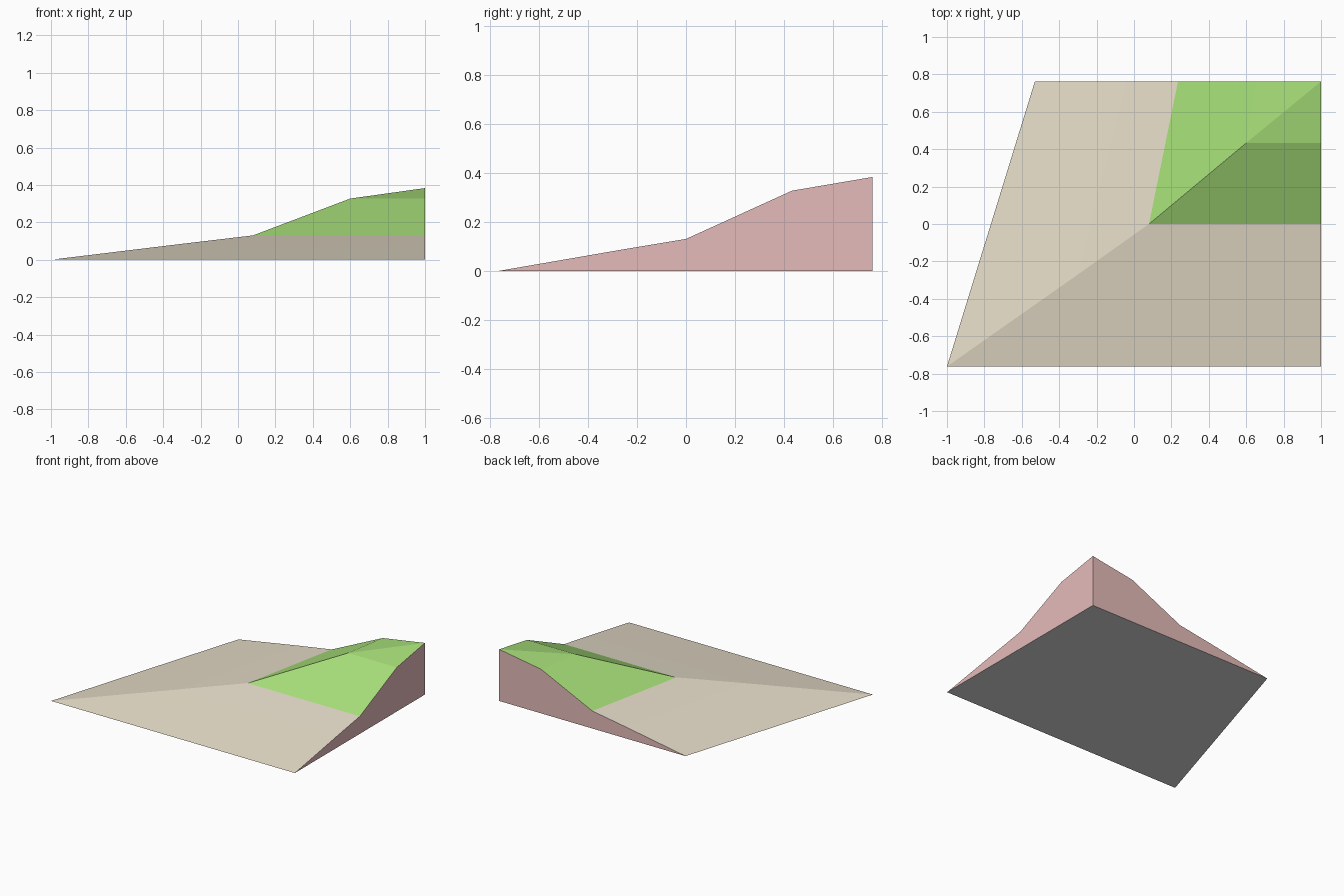
import bpy
import bmesh

cube = bpy.data.objects.get("Cube")
if cube:
    bpy.data.objects.remove(cube)


def material(name, color):
    mat = bpy.data.materials.new(name)
    mat.use_nodes = True
    mat.diffuse_color = (*color, 1)
    mat.node_tree.nodes["Principled BSDF"].inputs["Base Color"].default_value = (*color, 1)
    return mat


sand = material("sand", (0.79, 0.72, 0.58))
grass = material("grass green", (0.39, 0.74, 0.19))
clay = material("pink clay", (0.78, 0.50, 0.49))
stone = material("light grey stone", (0.71, 0.71, 0.71))

RIGHT, BACK = 1.0, 0.762


def contour(z, corner_x, corner_y, back_x):
    """Points of one level line: right edge, ridge corner, back edge."""
    return [(RIGHT, corner_y, z), (corner_x, corner_y, z), (back_x, BACK, z)]


# Level lines from the foot of the hill to its upper knee
foot = contour(0, -1, -0.762, -0.53)
bend = contour(0.085, -0.30, -0.27, -0.04)
grass_line = contour(0.13, 0.08, 0, 0.235)
knee = contour(0.327, 0.60, 0.433, 0.655)
peak = (RIGHT, BACK, 0.383)
base = (RIGHT, BACK, 0)


def part(name, polygons, mat):
    bm = bmesh.new()
    for polygon in polygons:
        bm.faces.new([bm.verts.new(p) for p in polygon])
    bmesh.ops.remove_doubles(bm, verts=bm.verts, dist=0.0001)
    mesh = bpy.data.meshes.new(name)
    bm.to_mesh(mesh)
    bm.free()
    mesh.materials.append(mat)
    obj = bpy.data.objects.new(name, mesh)
    bpy.context.collection.objects.link(obj)


def band(low, high):
    """Front and left slopes between two level lines."""
    return [(low[i + 1], low[i], high[i], high[i + 1]) for i in range(2)]


# Sandy lower slopes
part("sand_slope", band(foot, bend) + band(bend, grass_line), sand)

# Grassy upper slopes, closing at the peak
cap = [(knee[i + 1], knee[i], peak) for i in range(2)]
part("grass_slope", band(grass_line, knee) + cap, grass)

# Vertical cut walls following the hill profile
levels = [foot, bend, grass_line, knee]
right_wall = [base, peak] + [level[0] for level in reversed(levels)]
back_wall = [level[2] for level in levels] + [peak, base]
part("cut_walls", [right_wall, back_wall], clay)

# Flat underside
part("underside", [(foot[0], foot[1], foot[2], base)], stone)
